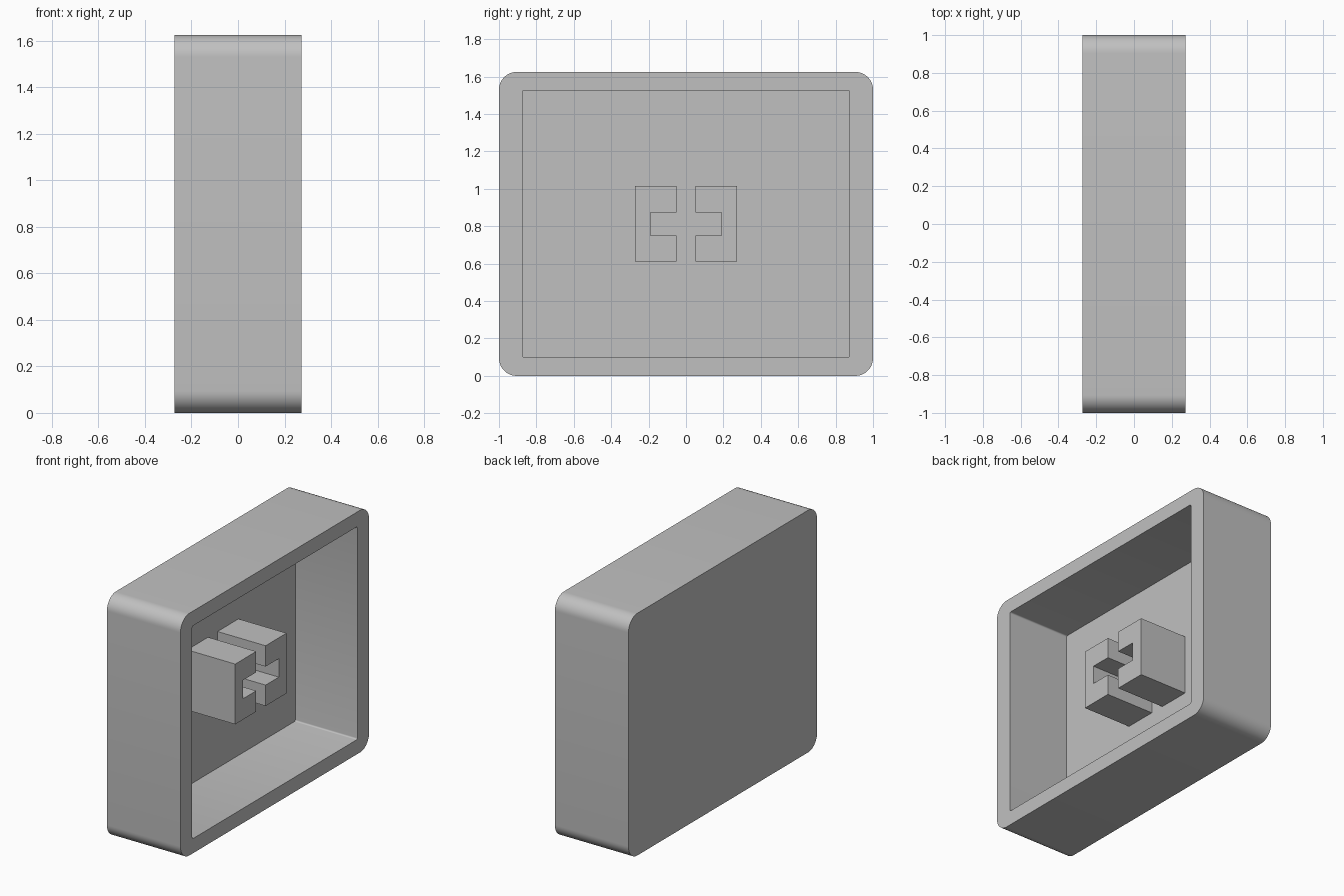
import bpy
import bmesh
from math import cos, sin, pi, radians

if "Cube" in bpy.data.objects:
    bpy.data.objects.remove(bpy.data.objects["Cube"], do_unlink=True)

MID_Z = 0.8125             # height of the centre line
FRONT, BACK = 0.273, -0.273
FLOOR = -0.187             # inner face of the closed wall

grey = bpy.data.materials.new("plain grey")
grey.use_nodes = True
grey.diffuse_color = (0.53, 0.53, 0.53, 1)
grey.node_tree.nodes["Principled BSDF"].inputs["Base Color"].default_value = grey.diffuse_color


def rounded_rect(half_w, half_h, radius, steps):
    """Counter-clockwise outline in (y, z) around the centre line."""
    points = []
    for corner, (sy, sz) in enumerate([(1, 1), (-1, 1), (-1, -1), (1, -1)]):
        for i in range(steps + 1):
            a = (corner + i / steps) * pi / 2
            points.append((sy * (half_w - radius) + radius * cos(a),
                           sz * (half_h - radius) + radius * sin(a)))
    return points


def prism(name, outline, x0, x1):
    """Extrude a (y, z) outline along x."""
    bm = bmesh.new()
    face = bm.faces.new([bm.verts.new((x0, y, z + MID_Z)) for y, z in outline])
    grown = bmesh.ops.extrude_face_region(bm, geom=[face])["geom"]
    bmesh.ops.translate(bm, vec=(x1 - x0, 0, 0),
                        verts=[v for v in grown if isinstance(v, bmesh.types.BMVert)])
    bmesh.ops.recalc_face_normals(bm, faces=bm.faces)
    mesh = bpy.data.meshes.new(name)
    bm.to_mesh(mesh)
    bm.free()
    mesh.materials.append(grey)
    obj = bpy.data.objects.new(name, mesh)
    bpy.context.collection.objects.link(obj)
    return obj


def activate(obj):
    bpy.ops.object.select_all(action="DESELECT")
    obj.select_set(True)
    bpy.context.view_layer.objects.active = obj


# Rounded shell, hollowed from the +x side
shell = prism("shell", rounded_rect(1.0, MID_Z, 0.095, 12), BACK, FRONT)
cutter = prism("cavity_cutter", rounded_rect(0.875, 0.714, 0.01, 4), FLOOR, FRONT + 0.1)
cutter.hide_render = True
cut = shell.modifiers.new("cavity", "BOOLEAN")
cut.operation = "DIFFERENCE"
cut.solver = "EXACT"
cut.object = cutter
activate(shell)
bpy.ops.object.modifier_apply(modifier=cut.name)
bpy.data.objects.remove(cutter, do_unlink=True)
bpy.ops.object.shade_smooth_by_angle(angle=radians(30))

# Two mirrored C-shaped posts standing on the cavity floor
INNER, OUTER, NOTCH = 0.05, 0.272, 0.19
TALL, SLOT = 0.202, 0.062
c_outline = [(INNER, -TALL), (OUTER, -TALL), (OUTER, TALL), (INNER, TALL),
             (INNER, SLOT), (NOTCH, SLOT), (NOTCH, -SLOT), (INNER, -SLOT)]
for side, name in ((1, "back_post"), (-1, "front_post")):
    prism(name, [(side * y, z) for y, z in c_outline], FLOOR - 0.01, 0.17)
